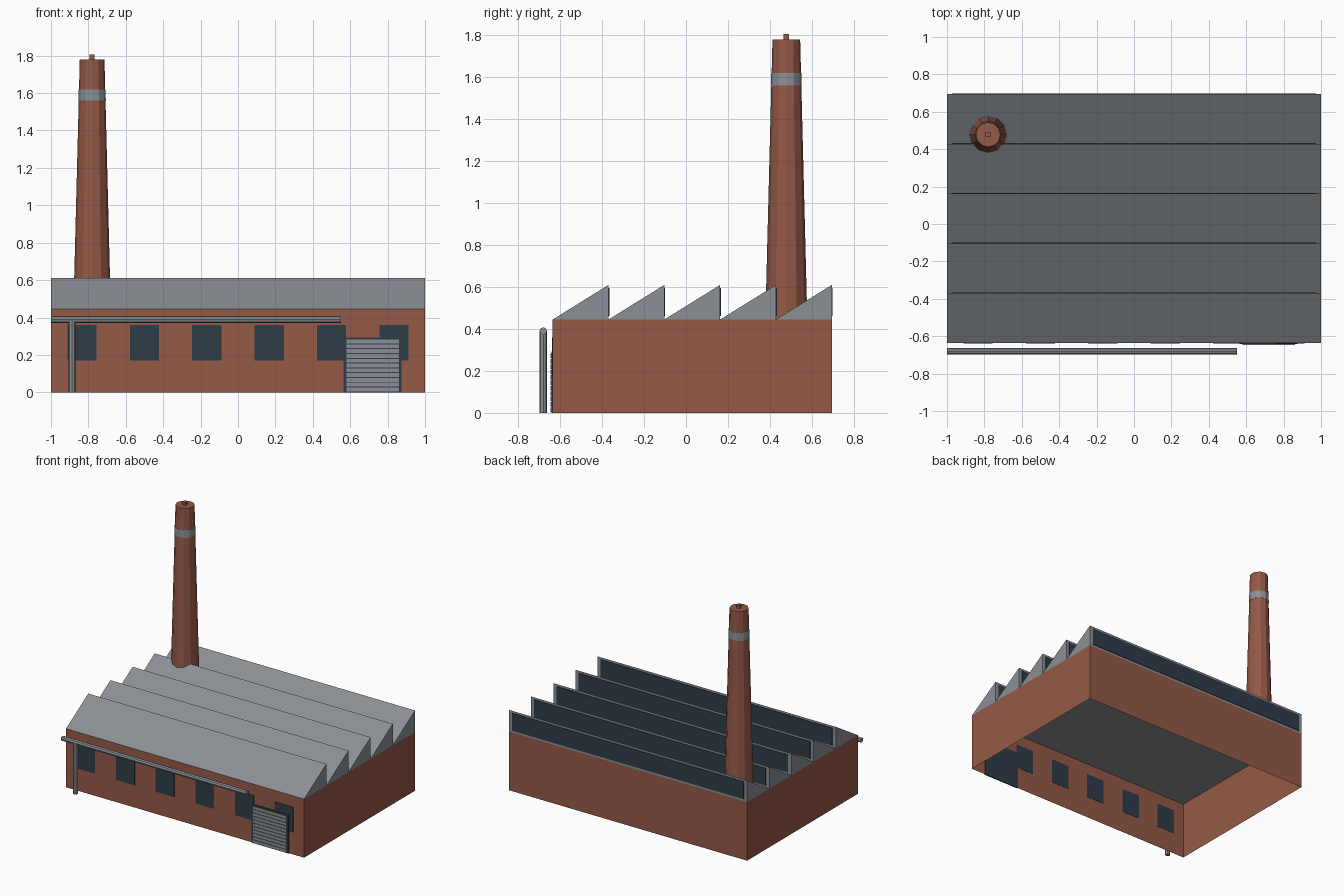
import bpy, bmesh
from math import pi
from mathutils import Matrix

if "Cube" in bpy.data.objects:
    bpy.data.objects.remove(bpy.data.objects["Cube"])


def material(name, rgb):
    m = bpy.data.materials.new(name)
    m.use_nodes = True
    m.diffuse_color = (*rgb, 1)
    m.node_tree.nodes["Principled BSDF"].inputs["Base Color"].default_value = (*rgb, 1)
    return m


BRICK = material("brick", (0.30, 0.10, 0.062))
GREY = material("grey metal", (0.26, 0.28, 0.305))
GLASS = material("dark glass", (0.028, 0.046, 0.064))


def finish(name, bm, mat):
    mesh = bpy.data.meshes.new(name)
    bmesh.ops.recalc_face_normals(bm, faces=bm.faces)
    bm.to_mesh(mesh)
    bm.free()
    mesh.materials.append(mat)
    ob = bpy.data.objects.new(name, mesh)
    bpy.context.collection.objects.link(ob)
    return ob


def box(name, x, y, z, mat, open_ends=False):
    """Box from (min, max) ranges, optionally without top and bottom."""
    bm = bmesh.new()
    bmesh.ops.create_cube(bm, size=1)
    for v in bm.verts:
        v.co = [r[0] if c < 0 else r[1] for c, r in zip(v.co, (x, y, z))]
    if open_ends:
        caps = [f for f in bm.faces if abs(f.normal.z) > 0.5]
        bmesh.ops.delete(bm, geom=caps, context="FACES_ONLY")
    return finish(name, bm, mat)


def cone(name, centre, r1, r2, length, sides, mat, turn=Matrix()):
    bm = bmesh.new()
    bmesh.ops.create_cone(bm, cap_ends=True, segments=sides, radius1=r1, radius2=r2,
                          depth=length, matrix=Matrix.Translation(centre) @ turn)
    return finish(name, bm, mat)


# Brick hall, open underneath
FRONT, BACK, EAVES, RIDGE = -0.635, 0.695, 0.445, 0.61
box("walls", (-1, 1), (FRONT, BACK), (0, EAVES), BRICK, open_ends=True)

# Sawtooth roof with a glazed strip on each upright side
TEETH = 5
step = (BACK - FRONT) / TEETH
for i in range(TEETH):
    y0, y1 = FRONT + i * step, FRONT + (i + 1) * step
    bm = bmesh.new()
    profile = [(y0, EAVES), (y1, EAVES), (y1, RIDGE)]
    face = bm.faces.new([bm.verts.new((-1, y, z)) for y, z in profile])
    side = bmesh.ops.extrude_face_region(bm, geom=[face])
    moved = [g for g in side["geom"] if isinstance(g, bmesh.types.BMVert)]
    bmesh.ops.translate(bm, verts=moved, vec=(2, 0, 0))
    finish(f"roof_tooth_{i + 1}", bm, GREY)
    box(f"roof_glazing_{i + 1}", (-0.973, 0.973), (y1 - 0.002, y1 + 0.004),
        (EAVES + 0.016, RIDGE - 0.016), GLASS)

# Front windows
for i in range(6):
    x = (2 * i - 5) / 6
    box(f"window_{i + 1}", (x - 0.078, x + 0.078), (FRONT - 0.004, FRONT + 0.002),
        (0.17, 0.36), GLASS)

# Roller door
box("door_frame", (0.565, 0.875), (FRONT - 0.007, FRONT + 0.002), (0, 0.293), GLASS)
SLATS = 11
pitch = 0.282 / SLATS
for i in range(SLATS):
    box(f"door_slat_{i + 1}", (0.58, 0.86), (FRONT - 0.011, FRONT - 0.004),
        (i * pitch + 0.005, (i + 1) * pitch), GREY)

# Tapered chimney with a band and a small cap
CX, CY = -0.78, 0.478
cone("chimney", (CX, CY, 1.1125), 0.1, 0.066, 1.335, 12, BRICK)
cone("chimney_band", (CX, CY, 1.59), 0.0732, 0.0717, 0.06, 12, GREY)
box("chimney_cap", (CX - 0.013, CX + 0.013), (CY - 0.013, CY + 0.013), (1.77, 1.805), BRICK)

# Pipes along the front
cone("gutter_pipe", (-0.224, -0.68, 0.39), 0.018, 0.018, 1.552, 8, GREY,
     Matrix.Rotation(pi / 2, 4, "Y"))
cone("down_pipe", (-0.888, -0.68, 0.195), 0.018, 0.018, 0.39, 8, GREY)
